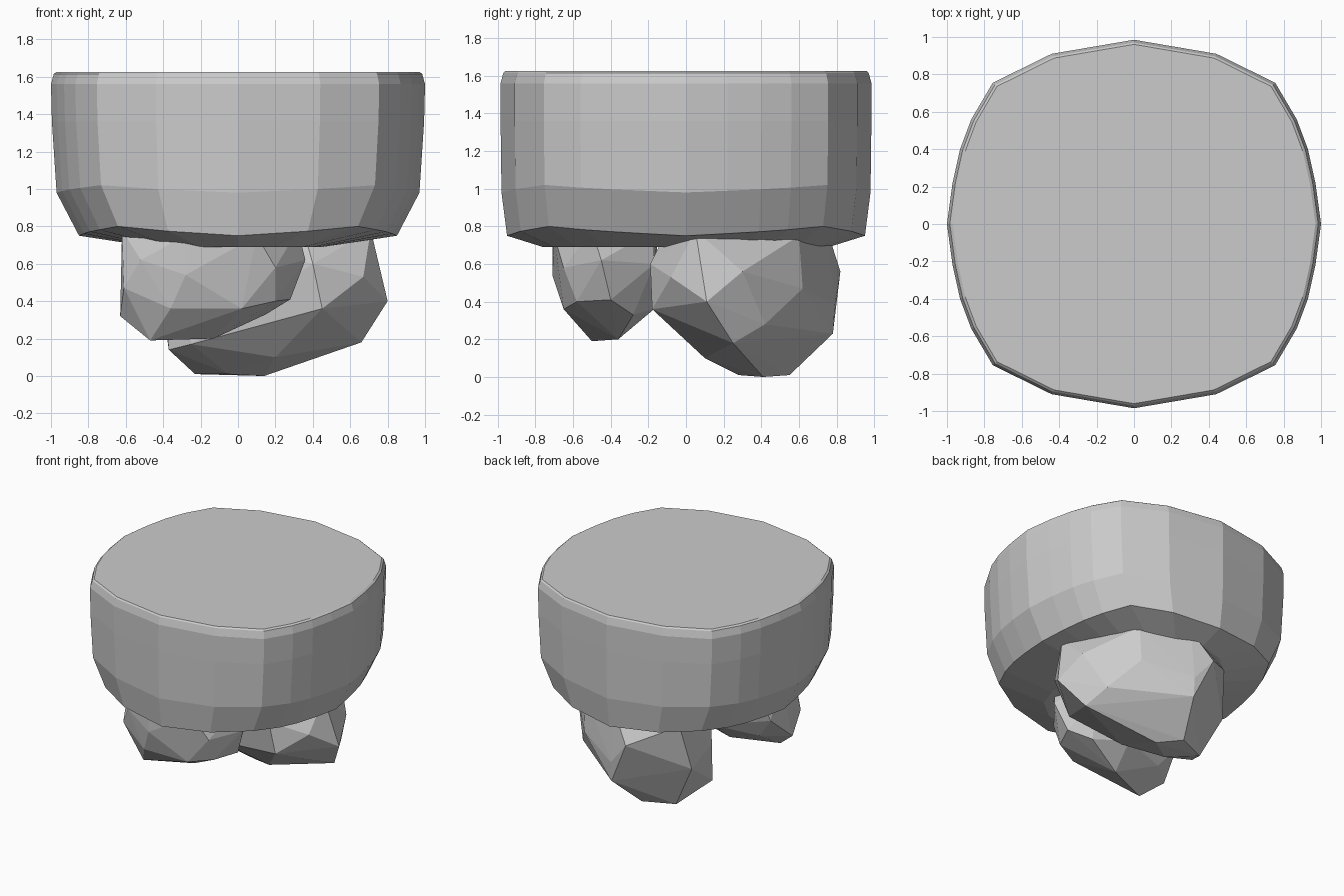
import bpy
import bmesh
from mathutils import Vector

default_cube = bpy.data.objects.get("Cube")
if default_cube:
    bpy.data.objects.remove(default_cube, do_unlink=True)

# One plain grey for everything
grey = bpy.data.materials.new("stone_grey")
grey.use_nodes = True
colour = (0.6, 0.6, 0.6, 1)
grey.diffuse_color = colour
grey.node_tree.nodes["Principled BSDF"].inputs["Base Color"].default_value = colour


def finish(bm, name):
    """Turn the bmesh into a flat-shaded object with the shared material."""
    bmesh.ops.recalc_face_normals(bm, faces=bm.faces)
    mesh = bpy.data.meshes.new(name)
    bm.to_mesh(mesh)
    bm.free()
    mesh.materials.append(grey)
    scene_object = bpy.data.objects.new(name, mesh)
    bpy.context.collection.objects.link(scene_object)
    return scene_object


def mirrored_outline(quarter):
    """Mirror a quarter outline, running from +x to +y, into a closed loop."""
    half = quarter + [(-x, y) for x, y in reversed(quarter[:-1])]
    return half + [(x, -y) for x, y in reversed(half[1:-1])]


def make_drum(name, quarter, rings):
    """Stack scaled outlines; each ring is (z, x scale, y scale, corner lift)."""
    outline = mirrored_outline(quarter)
    bm = bmesh.new()
    loops = []
    for z, scale_x, scale_y, lift in rings:
        loop = []
        for x, y in outline:
            corner = min(abs(x), abs(y)) / max(abs(x), abs(y))
            loop.append(bm.verts.new((x * scale_x, y * scale_y, z + lift * corner)))
        loops.append(loop)
    count = len(outline)
    for lower, upper in zip(loops, loops[1:]):
        for i in range(count):
            j = (i + 1) % count
            bm.faces.new((lower[i], lower[j], upper[j], upper[i]))
    bm.faces.new(loops[0])
    bm.faces.new(loops[-1])
    return finish(bm, name)


def make_rock(name, corners):
    """Wrap a faceted convex skin around the given corner points."""
    bm = bmesh.new()
    for corner in corners:
        bm.verts.new(Vector(corner))
    hull = bmesh.ops.convex_hull(bm, input=bm.verts)
    inner = [v for v in hull["geom_interior"] if isinstance(v, bmesh.types.BMVert)]
    bmesh.ops.delete(bm, geom=inner, context="VERTS")
    return finish(bm, name)


# Broad flat-topped block with rounded lower edge
make_drum(
    "round_block",
    [(1, 0), (.97, .22), (.93, .4), (.87, .56), (.755, .755), (.44, .91), (0, .985)],
    [
        (.69, .46, .77, 0),
        (.75, .85, .965, .05),
        (.98, .97, .995, .04),
        (1.36, .995, 1, 0),
        (1.56, 1, 1, 0),
        (1.615, .985, .985, 0),
        (1.625, .97, .975, 0),
    ],
)

# Smaller rock under the front
make_rock("front_rock", [
    # outer end
    (-.62, -.45, .78), (-.61, -.55, .47), (-.63, -.42, .32), (-.6, -.3, .78),
    # underside
    (-.47, -.5, .19), (-.13, -.36, .2), (.15, -.28, .33), (.28, -.4, .41),
    # inner end
    (.36, -.45, .62), (.32, -.5, .78),
    # front face
    (-.52, -.62, .62), (-.28, -.71, .54), (-.36, -.65, .36), (.02, -.65, .36),
    (.2, -.65, .58), (.2, -.58, .4), (-.28, -.71, .75), (.1, -.7, .75),
    # back face
    (-.58, -.22, .5), (-.45, -.27, .33), (-.1, -.17, .36),
    (.2, -.17, .6), (-.5, -.15, .78), (.2, -.17, .78),
])

# Larger rock reaching the ground at the back
make_rock("back_rock", [
    # outer end
    (.8, .11, .4), (.71, .05, .78), (.73, .3, .56), (.66, .25, .18), (.6, .42, .28),
    # front face
    (.67, -.08, .53), (.45, -.18, .36), (.4, -.19, .6), (.35, -.1, .78),
    # underside
    (.14, .41, 0), (-.23, .45, .01), (-.05, .28, .01), (0, .55, .01),
    (.2, .1, .1), (-.37, .2, .14), (-.25, .1, .17),
    # back face
    (.45, .62, .47), (.1, .78, .23), (.1, .79, .38), (-.05, .82, .56),
    (.1, .75, .78), (.45, .6, .75),
    # inner end
    (-.4, .25, .45), (-.4, .5, .35), (-.35, .58, .7), (-.35, .2, .78),
])
